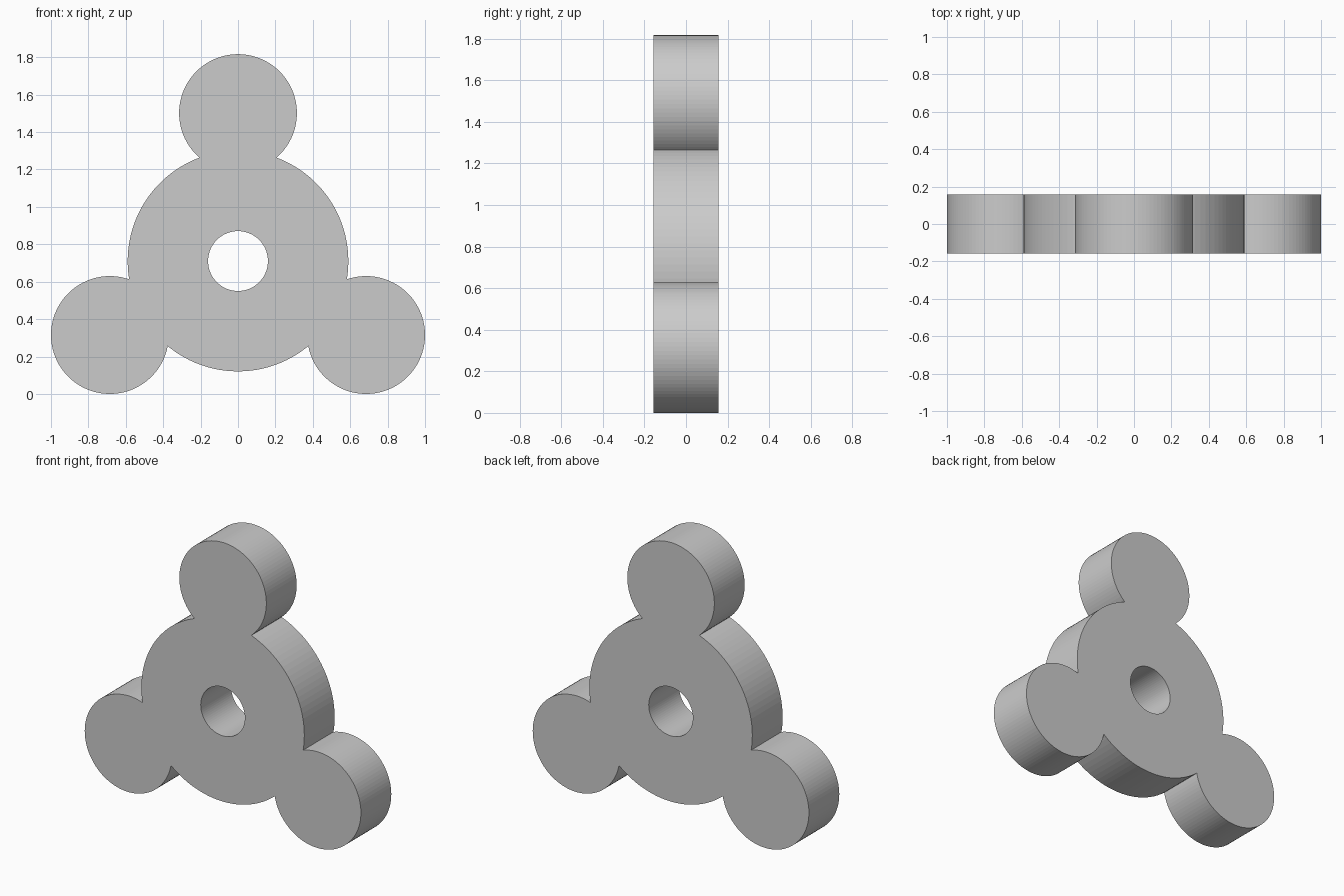
import bpy, bmesh
from math import sin, cos, acos, atan2, pi, radians

if "Cube" in bpy.data.objects:
    bpy.data.objects.remove(bpy.data.objects["Cube"])

# Main dimensions
HUB_R, LOBE_R, HOLE_R = 0.59, 0.315, 0.16
LOBE_DIST = 0.791
CENTRE_Z = LOBE_R + LOBE_DIST / 2
HALF_DEPTH = 0.157


def arc(cx, cz, r, start, end, steps):
    """Points along an arc, leaving out the last one."""
    return [(cx + r * cos(start + (end - start) * i / steps),
             cz + r * sin(start + (end - start) * i / steps)) for i in range(steps)]


# Angles where a lobe meets the hub, seen from the hub and from the lobe
hub_a = acos((HUB_R**2 + LOBE_DIST**2 - LOBE_R**2) / (2 * HUB_R * LOBE_DIST))
lobe_a = pi - atan2(HUB_R * sin(hub_a), LOBE_DIST - HUB_R * cos(hub_a))

# Outline: three lobes, each followed by a hub arc
outline = []
for k in range(3):
    t = radians(90 + 120 * k)
    outline += arc(LOBE_DIST * cos(t), CENTRE_Z + LOBE_DIST * sin(t), LOBE_R,
                   t - lobe_a, t + lobe_a, 72)
    outline += arc(0, CENTRE_Z, HUB_R, t + hub_a, t + radians(120) - hub_a, 24)
hole = arc(0, CENTRE_Z, HOLE_R, 0, 2 * pi, 80)

# Fill the outline around the hole and extrude it through the depth
bm = bmesh.new()
edges = []
for loop in (outline, hole):
    verts = [bm.verts.new((x, -HALF_DEPTH, z)) for x, z in loop]
    edges += [bm.edges.new((verts[i - 1], verts[i])) for i in range(len(verts))]
bmesh.ops.triangle_fill(bm, use_beauty=True, use_dissolve=False, edges=edges)
result = bmesh.ops.extrude_face_region(bm, geom=bm.faces[:], use_keep_orig=True)
moved = [g for g in result["geom"] if isinstance(g, bmesh.types.BMVert)]
bmesh.ops.translate(bm, verts=moved, vec=(0, 2 * HALF_DEPTH, 0))
bmesh.ops.recalc_face_normals(bm, faces=bm.faces[:])

mesh = bpy.data.meshes.new("three_lobed_knob")
bm.to_mesh(mesh)
bm.free()
knob = bpy.data.objects.new("three_lobed_knob", mesh)
bpy.context.collection.objects.link(knob)
